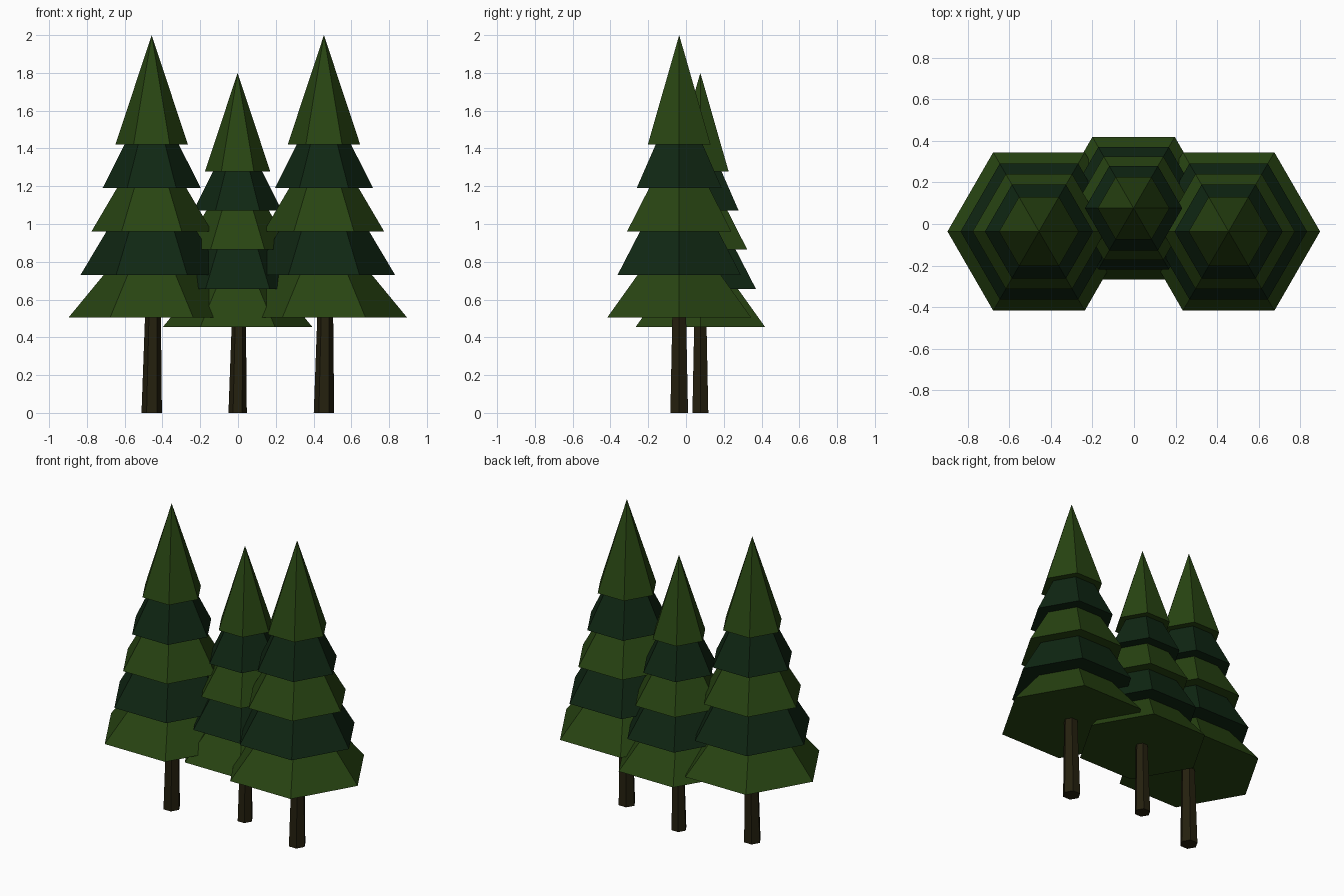
import bpy, bmesh, math

if "Cube" in bpy.data.objects:
    bpy.data.objects.remove(bpy.data.objects["Cube"])


def material(name, rgb):
    m = bpy.data.materials.new(name)
    m.diffuse_color = (*rgb, 1)
    m.use_nodes = True
    m.node_tree.nodes["Principled BSDF"].inputs["Base Color"].default_value = m.diffuse_color
    return m


LEAF = material("leaf green", (0.021, 0.058, 0.006))
DEEP = material("deep green", (0.0050, 0.020, 0.0065))
BARK = material("bark brown", (0.018, 0.0145, 0.0045))


def hex_cone(name, mat, loc, scale, z0, r0, z1, r1, lean=0.0):
    """Closed six-sided cone; a zero top radius makes a pointed tip."""
    bm = bmesh.new()

    def ring(z, r, dx):
        return [bm.verts.new((r * math.cos(i * math.pi / 3) + dx,
                              r * math.sin(i * math.pi / 3), z)) for i in range(6)]

    low = ring(z0, r0, 0)
    bm.faces.new(low[::-1])
    if r1 > 0:
        high = ring(z1, r1, lean)
        bm.faces.new(high)
        for i in range(6):
            j = (i + 1) % 6
            bm.faces.new((low[i], low[j], high[j], high[i]))
    else:
        tip = bm.verts.new((0, 0, z1))
        for i in range(6):
            bm.faces.new((low[i], low[(i + 1) % 6], tip))
    me = bpy.data.meshes.new(name)
    bm.to_mesh(me)
    bm.free()
    me.materials.append(mat)
    ob = bpy.data.objects.new(name, me)
    ob.location = (*loc, 0)
    ob.scale = (scale,) * 3
    bpy.context.collection.objects.link(ob)


# Branch tiers from bottom to top: base z, base radius, top z, top radius
TIERS = [(0.505, 0.440, 0.75, 0.238),
         (0.730, 0.377, 0.98, 0.228),
         (0.960, 0.319, 1.21, 0.172),
         (1.190, 0.260, 1.44, 0.134),
         (1.420, 0.192, 2.00, 0.0)]


def tree(side, loc, scale):
    hex_cone(side + "_trunk", BARK, loc, scale, 0, 0.054, 0.6, 0.040, 0.008)
    for n, tier in enumerate(TIERS):
        hex_cone(f"{side}_branches_{n + 1}", DEEP if n % 2 else LEAF, loc, scale, *tier)


tree("left", (-0.457, -0.036), 1.0)
tree("right", (0.455, -0.036), 1.0)
tree("middle", (-0.002, 0.076), 0.9)
